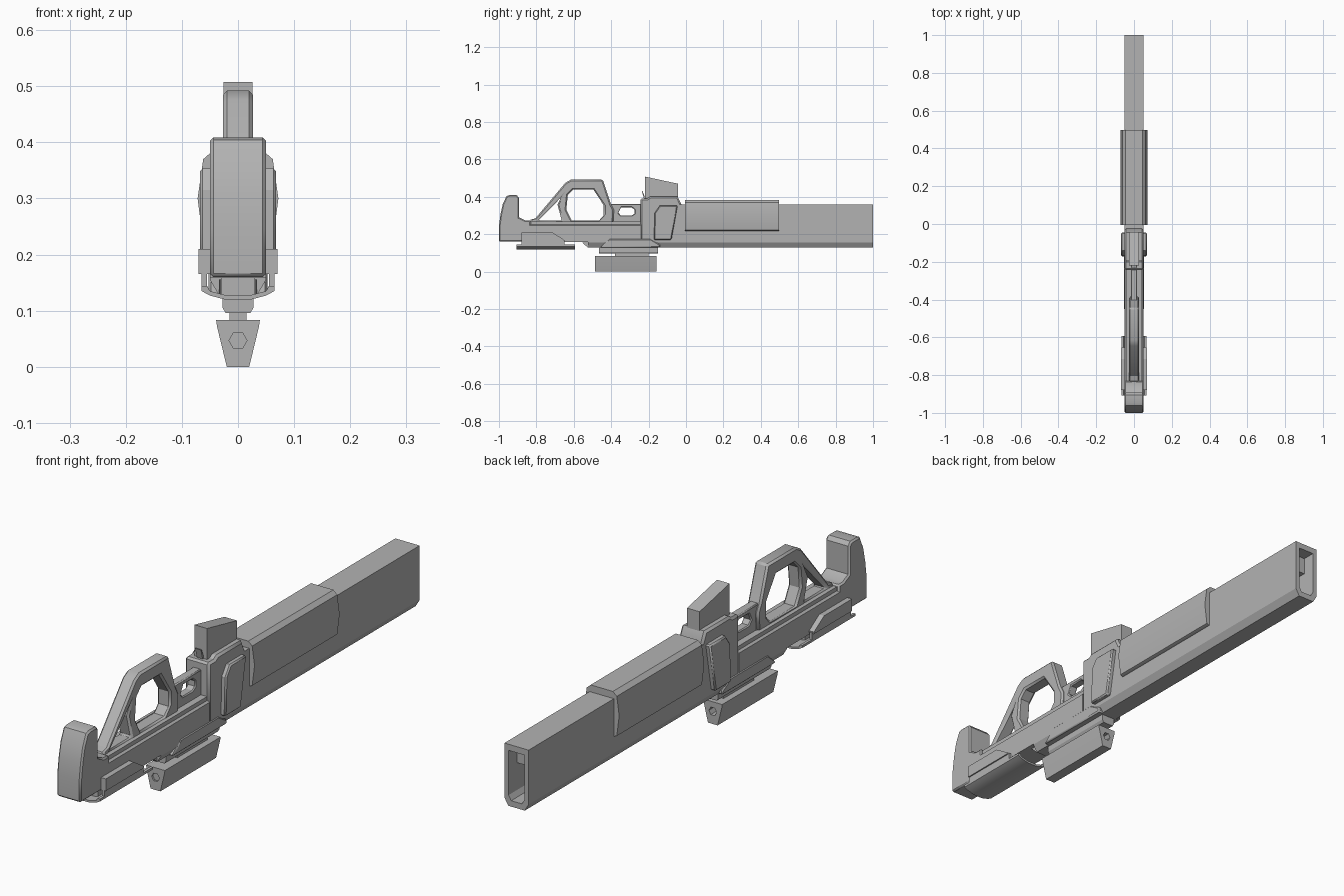
import bpy, bmesh, math
from mathutils import Matrix

cube = bpy.data.objects.get("Cube")
if cube:
    bpy.data.objects.remove(cube, do_unlink=True)

grey = bpy.data.materials.new("matte grey")
grey.use_nodes = True
tone = (0.45, 0.45, 0.45, 1)
grey.diffuse_color = tone
grey.node_tree.nodes["Principled BSDF"].inputs["Base Color"].default_value = tone


def extrude(name, loops, depth, matrix, bevel=0):
    """Fill the first loop, with the others as holes, and extrude it."""
    curve = bpy.data.curves.new(name, "CURVE")
    curve.dimensions = "2D"
    curve.fill_mode = "BOTH"
    curve.extrude = depth / 2
    for loop in loops:
        spline = curve.splines.new("POLY")
        spline.points.add(len(loop) - 1)
        for point, (u, v) in zip(spline.points, loop):
            point.co = (u, v, 0, 1)
        spline.use_cyclic_u = True
    helper = bpy.data.objects.new(name + " outline", curve)
    bpy.context.collection.objects.link(helper)
    graph = bpy.context.evaluated_depsgraph_get()
    mesh = bpy.data.meshes.new_from_object(helper.evaluated_get(graph))
    bpy.data.objects.remove(helper, do_unlink=True)
    mesh.transform(matrix)
    bm = bmesh.new()
    bm.from_mesh(mesh)
    bmesh.ops.remove_doubles(bm, verts=bm.verts, dist=1e-5)
    bmesh.ops.dissolve_limit(bm, angle_limit=0.01, verts=bm.verts, edges=bm.edges)
    bmesh.ops.recalc_face_normals(bm, faces=bm.faces)
    bm.to_mesh(mesh)
    bm.free()
    mesh.materials.clear()
    mesh.materials.append(grey)
    obj = bpy.data.objects.new(name, mesh)
    bpy.context.collection.objects.link(obj)
    if bevel:
        mod = obj.modifiers.new("soft edges", "BEVEL")
        mod.width = bevel
        mod.limit_method = "ANGLE"
        mod.angle_limit = math.radians(70)
        mod.use_clamp_overlap = False
    bpy.ops.object.select_all(action="DESELECT")
    obj.select_set(True)
    bpy.context.view_layer.objects.active = obj
    bpy.ops.object.shade_smooth_by_angle(angle=math.radians(30))
    return obj


def side(name, outline, half, holes=(), bevel=0, x=0):
    """Side profile of (y, z) points, thick along x."""
    turn = Matrix(((0, 0, 1, x), (1, 0, 0, 0), (0, 1, 0, 0), (0, 0, 0, 1)))
    return extrude(name, [outline, *holes], half * 2, turn, bevel)


def mirror(half):
    return half + [(-x, z) for x, z in reversed(half)]


def section(name, half, y0, y1, hole=None):
    """Mirrored cross-section of (x, z) points, run from y0 to y1."""
    turn = Matrix(((1, 0, 0, 0), (0, 0, -1, (y0 + y1) / 2), (0, 1, 0, 0), (0, 0, 0, 1)))
    loops = [mirror(half)] + ([mirror(hole)] if hole else [])
    return extrude(name, loops, y1 - y0, turn)


def box(name, half, y0, y1, z0, z1):
    return section(name, [(half, z0), (half, z1)], y0, y1)


# Barrel housing with a hollow muzzle
section("barrel", [(.034, .128), (.05, .155), (.05, .358)], -.05, 1,
        hole=[(.022, .15), (.033, .168), (.033, .335)])
box("barrel plug", .034, -.04, .85, .145, .34)
box("muzzle block", .034, .85, .95, .27, .337)
section("barrel sleeve", [(.05, .217), (.062, .222), (.072, .3), (.062, .37), (.046, .384)], -.005, .497)

# Receiver with side panels and rear sight
side("receiver", [(-.243, .15), (-.243, .385), (-.235, .392), (-.205, .392), (-.19, .402),
                  (-.045, .402), (-.025, .36), (-.025, .15)], .05, bevel=.008)
panel = [(-.172, .17), (-.167, .315), (-.14, .353), (-.045, .353), (-.078, .17)]
for sign, word in ((1, "left"), (-1, "right")):
    side(word + " receiver panel", panel, .012, x=sign * .056, bevel=.005)
side("sight housing", [(-.22, .39), (-.22, .508), (-.043, .47), (-.043, .39)], .026)
side("sight post", [(-.222, .38), (-.236, .43), (-.232, .43), (-.212, .38)], .012)

# Lower body and stepped underside
section("stock body", [(.05, .158), (.05, .246), (.042, .252), (.042, .267), (.026, .267)], -.875, -.24)
section("underside", [(.034, .128), (.05, .155), (.05, .17)], -.525, -.04)
side("underside ramp", [(-.555, .156), (-.525, .128), (-.515, .156)], .034)
side("side flange", [(-.46, .128), (-.41, .175), (-.19, .175), (-.14, .145), (-.14, .128)], .053, bevel=.005)

# Thumbhole grip
triangle = [(-.79, .272), (-.668, .397), (-.687, .358), (-.664, .272)]
grip_hole = [(-.64, .33), (-.632, .41), (-.605, .438), (-.495, .438), (-.44, .355),
             (-.44, .3), (-.465, .273), (-.61, .273)]
side("thumbhole grip", [(-.84, .255), (-.83, .278), (-.805, .285), (-.645, .475), (-.615, .492),
                        (-.445, .492), (-.402, .362), (-.385, .33), (-.39, .255)],
     .027, [triangle, grip_hole], bevel=.007)
small_hole = [(-.362, .315), (-.348, .343), (-.29, .343), (-.275, .33), (-.275, .31),
              (-.29, .3), (-.348, .3)]
side("grip link", [(-.41, .255), (-.41, .362), (-.235, .362), (-.235, .255)], .017, [small_hole], bevel=.004)

# Shoulder stock
side("shoulder stock", [(-1, .16), (-1, .245), (-.992, .305), (-.98, .36), (-.96, .404), (-.945, .409),
                        (-.905, .409), (-.893, .395), (-.893, .29), (-.86, .274), (-.83, .274), (-.83, .16)],
     .05, bevel=.006)

# Lower stock shell with side pads
section("stock shell", [(.02, .119), (.05, .127), (.065, .135), (.065, .144), (.055, .144),
                        (.05, .135), (.02, .127)], -.907, -.594)
pad = [(-.88, .165), (-.88, .21), (-.715, .21), (-.655, .172), (-.655, .165)]
skirt = [(-.88, .138), (-.88, .17), (-.65, .17), (-.65, .138)]
for sign, word in ((1, "left"), (-1, "right")):
    side(word + " stock pad", pad, .012, x=sign * .058)
    side(word + " stock skirt", skirt, .005, x=sign * .06)
box("stock core", .03, -.87, -.66, .124, .165)

# Underslung device with its mount
section("device mount", [(.022, .096), (.028, .106), (.028, .135)], -.465, -.15)
box("device neck", .015, -.38, -.2, .08, .1)
bore = [(.008, .033), (.016, .047), (.008, .061)]
section("device", [(.02, 0), (.037, .07), (.039, .083)], -.487, -.158, hole=bore)
box("device plug", .017, -.48, -.2, .03, .063)
